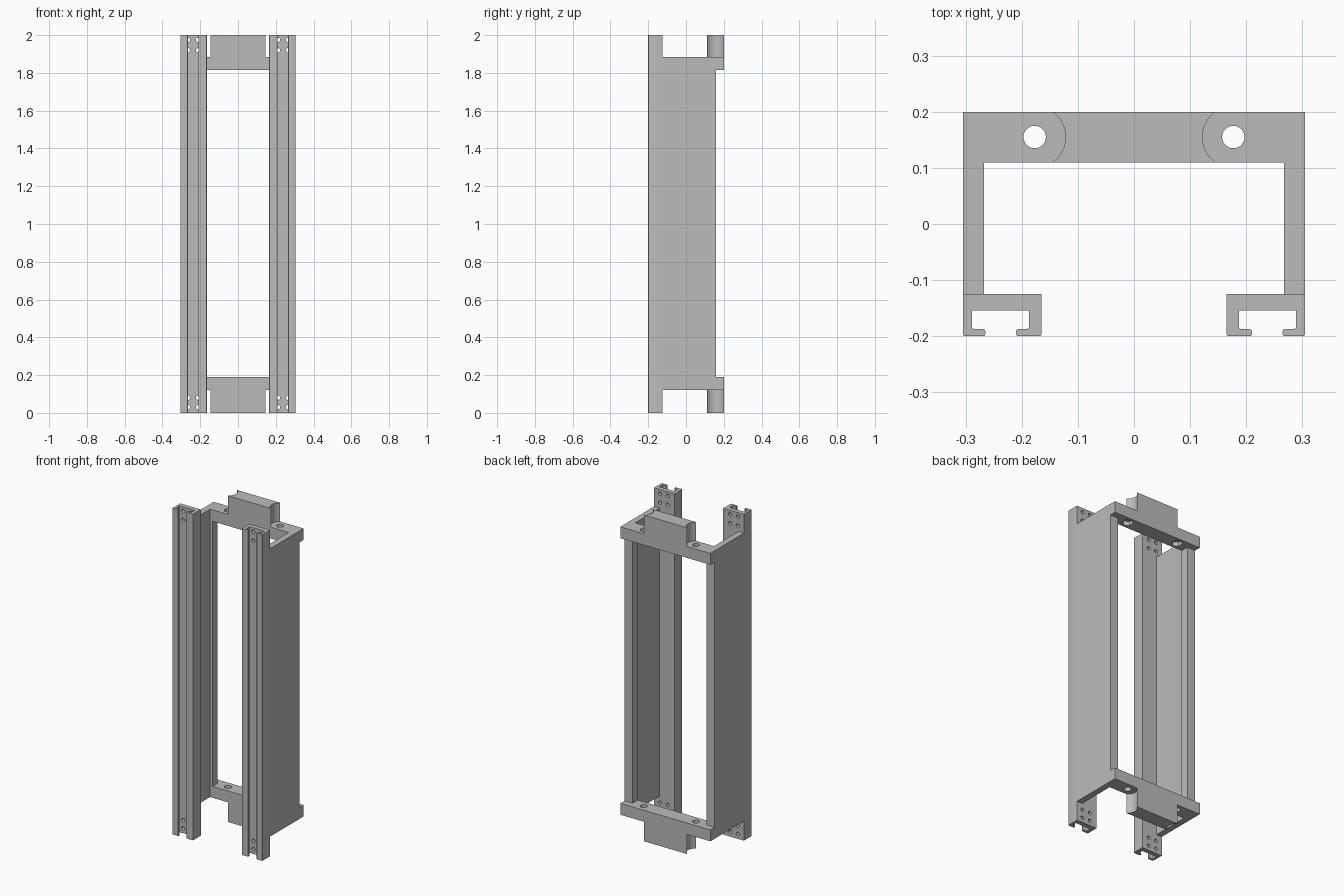
import bpy, bmesh, math
from mathutils import Matrix

if "Cube" in bpy.data.objects:
    bpy.data.objects.remove(bpy.data.objects["Cube"], do_unlink=True)

grey = bpy.data.materials.new("plain_grey")
grey.use_nodes = True
grey.diffuse_color = (0.5, 0.5, 0.5, 1)
grey.node_tree.nodes["Principled BSDF"].inputs["Base Color"].default_value = (0.5, 0.5, 0.5, 1)

Z_LOW, Z_HIGH, BAR = 0.12, 1.885, 0.07      # frame bottom, frame top, crossbar height
HOLE_X, HOLE_Y = 0.177, 0.155               # bolt hole centre


def make_object(name, bm):
    bmesh.ops.recalc_face_normals(bm, faces=bm.faces)
    mesh = bpy.data.meshes.new(name)
    bm.to_mesh(mesh)
    bm.free()
    mesh.materials.append(grey)
    obj = bpy.data.objects.new(name, mesh)
    bpy.context.collection.objects.link(obj)
    return obj


def prism(name, points, z0, z1, side=1, round_edges=None):
    """Extrude a plan outline from z0 to z1, optionally rounding chosen upright edges."""
    bm = bmesh.new()
    face = bm.faces.new([bm.verts.new((x * side, y, z0)) for x, y in points])
    out = bmesh.ops.extrude_face_region(bm, geom=[face])
    top = [v for v in out["geom"] if isinstance(v, bmesh.types.BMVert)]
    bmesh.ops.translate(bm, verts=top, vec=(0, 0, z1 - z0))
    if round_edges:
        edges = [e for e in bm.edges
                 if abs(e.verts[0].co.z - e.verts[1].co.z) > 0.01 and round_edges(e.verts[0].co)]
        bmesh.ops.bevel(bm, geom=edges, offset=0.004, segments=3, profile=0.5, affect="EDGES")
    return make_object(name, bm)


def drill(obj, holes):
    """Cut holes given as (centre, radius, depth, sides, axis)."""
    bm = bmesh.new()
    for centre, radius, depth, sides, axis in holes:
        turn = Matrix.Rotation(math.pi / 2, 4, "X") if axis == "Y" else Matrix()
        bmesh.ops.create_cone(bm, cap_ends=True, segments=sides, radius1=radius, radius2=radius,
                              depth=depth, matrix=Matrix.Translation(centre) @ turn)
    cutter = make_object("hole_cutter", bm)
    cutter.hide_render = True
    mod = obj.modifiers.new("holes", "BOOLEAN")
    mod.operation, mod.solver, mod.object = "DIFFERENCE", "EXACT", cutter
    graph = bpy.context.evaluated_depsgraph_get()
    mesh = bpy.data.meshes.new_from_object(obj.evaluated_get(graph))
    obj.modifiers.clear()
    obj.data = mesh
    bpy.data.objects.remove(cutter, do_unlink=True)


def smooth(obj):
    obj.data.shade_smooth()
    obj.data.set_sharp_from_angle(angle=math.radians(35))


def rect(x0, x1, y0, y1):
    return [(x0, y0), (x1, y0), (x1, y1), (x0, y1)]


# Slotted front rails and side walls, mirrored
rail_outline = [(0.165, -0.125), (0.165, -0.2), (0.21, -0.2), (0.21, -0.187),
                (0.187, -0.187), (0.187, -0.154), (0.289, -0.154), (0.289, -0.187),
                (0.265, -0.187), (0.265, -0.2), (0.305, -0.2), (0.305, -0.125)]
wall_outline = [(0.305, -0.125), (0.305, 0.16), (0.25, 0.16), (0.25, 0.11),
                (0.267, 0.11), (0.267, -0.125)]
for side, label in ((1, "left"), (-1, "right")):
    rail = prism(label + "_rail", rail_outline, 0, 2, side, lambda co: co.y < -0.18)
    drill(rail, [((side * x, -0.14, z), 0.011, 0.06, 20, "Y")
                 for x in (0.212, 0.264) for z in (0.03, 0.08, 1.92, 1.975)])
    smooth(rail)
    prism(label + "_side_wall", wall_outline, Z_LOW, Z_HIGH, side)
    # Wall ends that stand out behind the side walls are part of the crossbars

# Rear crossbars with bolt holes
for label, z0 in (("lower", Z_LOW), ("upper", Z_HIGH - BAR)):
    bar = prism(label + "_crossbar", rect(-0.305, 0.305, 0.11, 0.2), z0, z0 + BAR)
    drill(bar, [((s * HOLE_X, HOLE_Y, z0), 0.02, 0.4, 32, "Z") for s in (1, -1)])
    if label == "upper":
        # Nut pockets in the underside
        drill(bar, [((s * HOLE_X, HOLE_Y, z0), 0.032, 0.05, 6, "Z") for s in (1, -1)])
    smooth(bar)

# Rear end blocks, scooped out around the bolt holes
RADIUS = 0.055
reach = math.asin(0.045 / RADIUS)
angles = [reach * (i / 8 - 1) for i in range(17)]
arc = [(-HOLE_X + RADIUS * math.cos(a), HOLE_Y + RADIUS * math.sin(a)) for a in angles]
block_outline = arc + [(-x, y) for x, y in reversed(arc)]
smooth(prism("lower_end_block", block_outline, 0, Z_LOW))
smooth(prism("upper_end_block", block_outline, Z_HIGH, 2))
